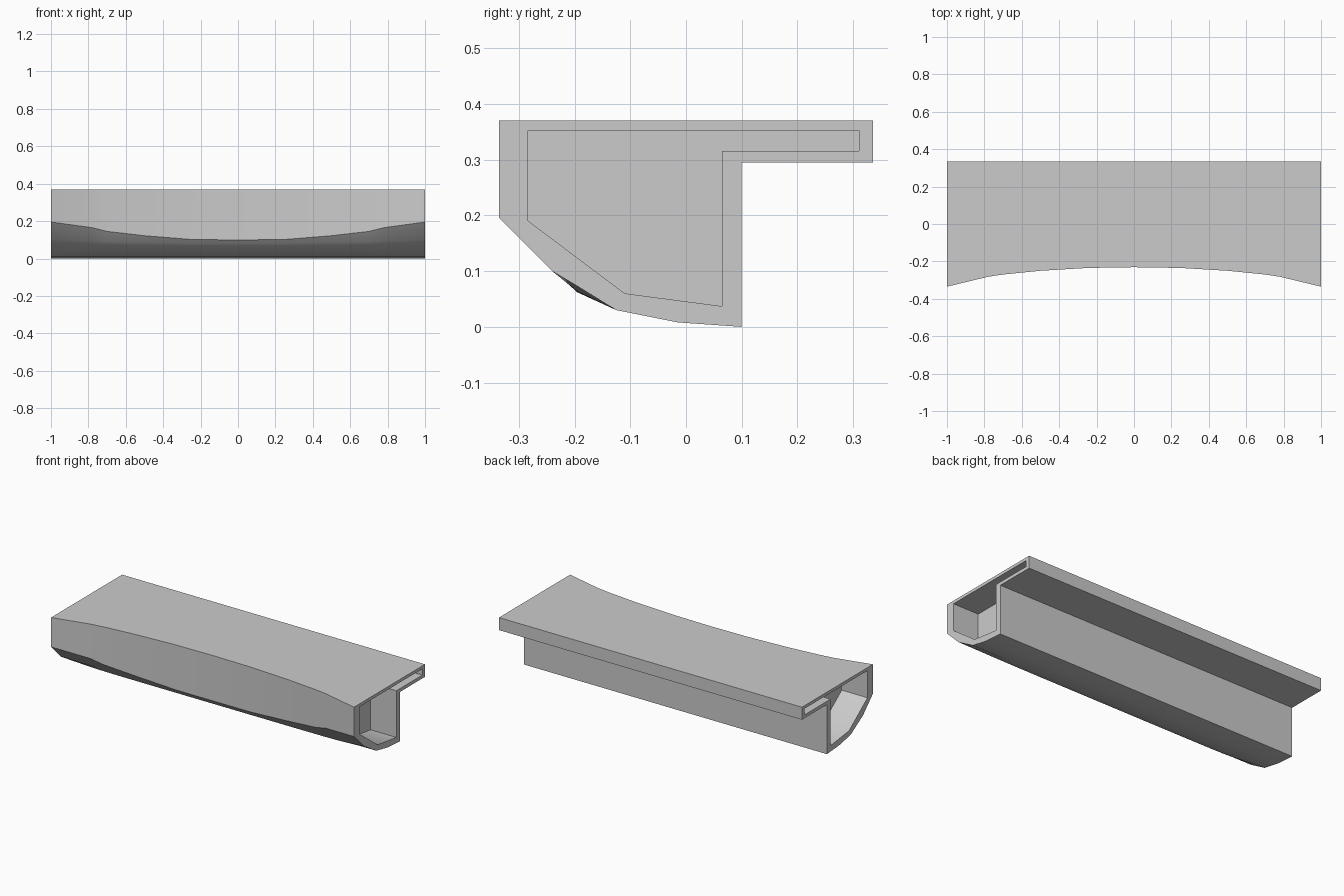
import bpy
import bmesh
import math

if "Cube" in bpy.data.objects:
    bpy.data.objects.remove(bpy.data.objects["Cube"])

grey = bpy.data.materials.new("plain grey")
grey.use_nodes = True
COLOUR = (0.6, 0.6, 0.6, 1)
grey.diffuse_color = COLOUR
grey.node_tree.nodes["Principled BSDF"].inputs["Base Color"].default_value = COLOUR


def loft(name, sections):
    """Skin a closed solid through equal-length rings of points."""
    bm = bmesh.new()
    rings = [[bm.verts.new(p) for p in ring] for ring in sections]
    for a, b in zip(rings, rings[1:]):
        for i in range(len(a)):
            j = (i + 1) % len(a)
            bm.faces.new((a[i], a[j], b[j], b[i]))
    bm.faces.new(rings[0])
    bm.faces.new(rings[-1])
    bmesh.ops.recalc_face_normals(bm, faces=bm.faces[:])
    mesh = bpy.data.meshes.new(name)
    bm.to_mesh(mesh)
    bm.free()
    mesh.materials.append(grey)
    obj = bpy.data.objects.new(name, mesh)
    bpy.context.collection.objects.link(obj)
    return obj


# Curved front: distance from the middle, front y, lower front edge z
FRONT = [(0, -0.231, 0.099), (0.25, -0.235, 0.102), (0.5, -0.25, 0.122),
         (0.7, -0.27, 0.145), (0.78, -0.282, 0.165), (1, -0.335, 0.195)]


def beam_section(x, front_y, edge_z):
    """Cross-section with a rear flange, a straight back and a rounded underside."""
    t = abs(x) ** 2
    profile = [(0.335, 0.37), (0.335, 0.295), (0.1, 0.295), (0.1, 0),
               (-0.015, 0.008), (-0.125, 0.03),
               (-0.195, 0.062 + 0.011 * t ** 4),
               (-0.213 - 0.027 * t, 0.08 + 0.02 * t),
               (front_y, edge_z), (front_y, 0.37)]
    return [(x, y, z) for y, z in profile]


stations = [(-x, y, z) for x, y, z in FRONT[:0:-1]] + FRONT
beam = loft("beam", [beam_section(*s) for s in stations])

# Shallow recess following the outline, cut into each end
RECESS = [(-0.283, 0.352), (-0.283, 0.19), (-0.11, 0.06), (0.065, 0.037),
          (0.065, 0.315), (0.31, 0.315), (0.31, 0.352)]
bpy.context.view_layer.objects.active = beam
beam.select_set(True)
for side in (-1, 1):
    cutter = loft("recess_cutter", [[(side * x, y, z) for y, z in RECESS]
                                    for x in (0.83, 1.1)])
    cutter.hide_render = True
    cut = beam.modifiers.new("end recess", "BOOLEAN")
    cut.operation = "DIFFERENCE"
    cut.solver = "EXACT"
    cut.object = cutter
    bpy.ops.object.modifier_apply(modifier=cut.name)
    bpy.data.objects.remove(cutter)

bpy.ops.object.shade_smooth_by_angle(angle=math.radians(30))
